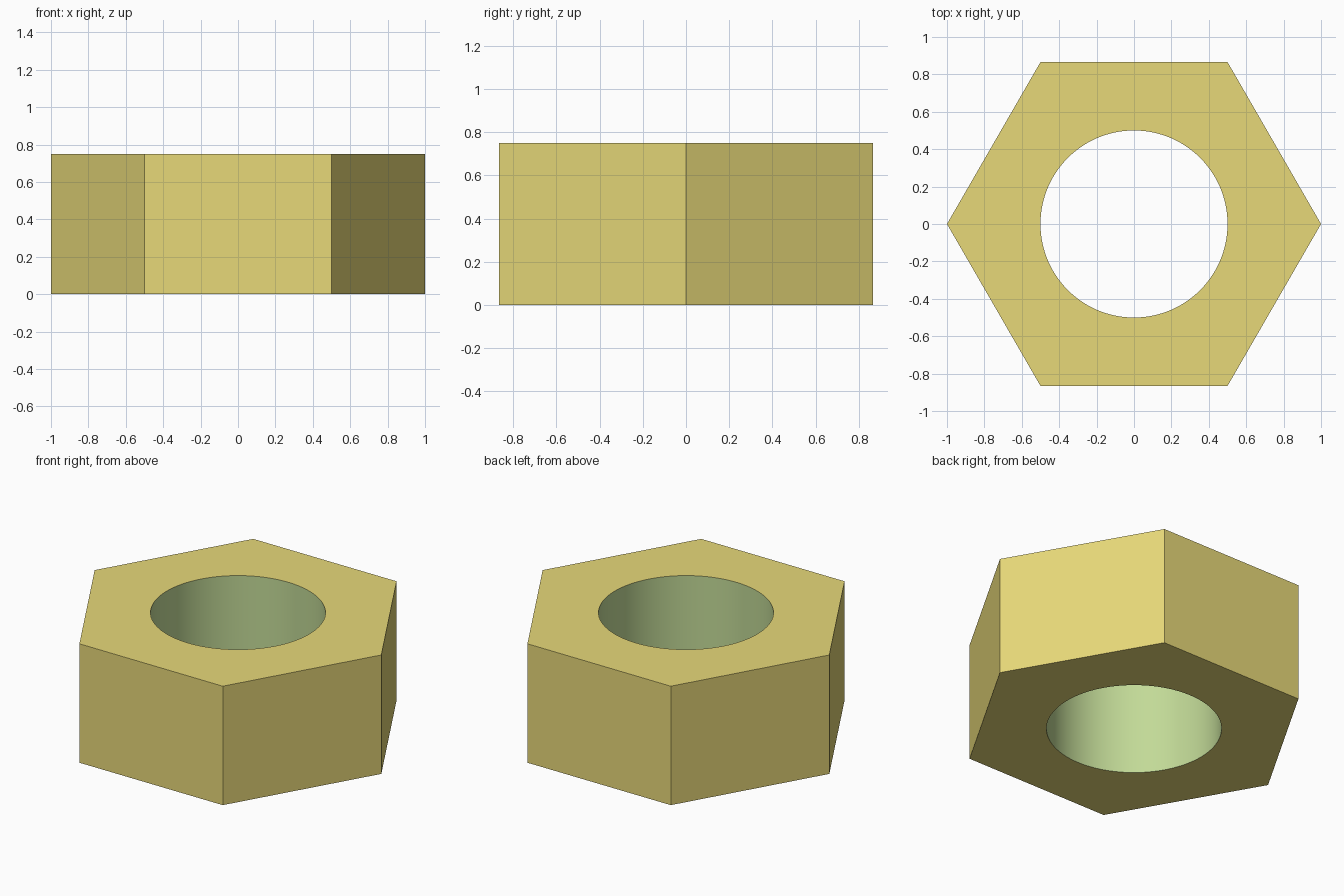
import bpy, bmesh
from math import cos, sin, tau

if "Cube" in bpy.data.objects:
    bpy.data.objects.remove(bpy.data.objects["Cube"])

RADIUS, BORE, HEIGHT = 1.0, 0.5, 0.75
SIDES, STEPS = 6, 24          # bore segments per hex side
N = SIDES * STEPS


def material(name, color):
    mat = bpy.data.materials.new(name)
    mat.diffuse_color = color
    mat.use_nodes = True
    mat.node_tree.nodes["Principled BSDF"].inputs["Base Color"].default_value = mat.diffuse_color
    return mat


def ring(bm, radius, count, z):
    return [bm.verts.new((radius * cos(tau * i / count), radius * sin(tau * i / count), z))
            for i in range(count)]


bm = bmesh.new()
outer = [ring(bm, RADIUS, SIDES, z) for z in (0, HEIGHT)]
inner = [ring(bm, BORE, N, z) for z in (0, HEIGHT)]

# Flat hexagonal sides and the top and bottom faces, one sector per side
for i in range(SIDES):
    j = (i + 1) % SIDES
    bm.faces.new((outer[0][i], outer[0][j], outer[1][j], outer[1][i]))
    for level in (0, 1):
        arc = [inner[level][(i * STEPS + k) % N] for k in range(STEPS, -1, -1)]
        loop = [outer[level][i], outer[level][j]] + arc
        bm.faces.new(loop if level else loop[::-1])

# Smooth round bore
for i in range(N):
    j = (i + 1) % N
    wall = bm.faces.new((inner[0][j], inner[0][i], inner[1][i], inner[1][j]))
    wall.smooth = True
    wall.material_index = 1

# Crisp rims where the bore meets the flat faces
for edge in bm.edges:
    if edge.calc_face_angle(0) > 0.5:
        edge.smooth = False

mesh = bpy.data.meshes.new("hex_nut")
bm.to_mesh(mesh)
bm.free()
mesh.materials.append(material("yellow_body", (0.80, 0.69, 0.19, 1)))
mesh.materials.append(material("green_bore", (0.54, 0.70, 0.31, 1)))
nut = bpy.data.objects.new("hex_nut", mesh)
bpy.context.collection.objects.link(nut)
